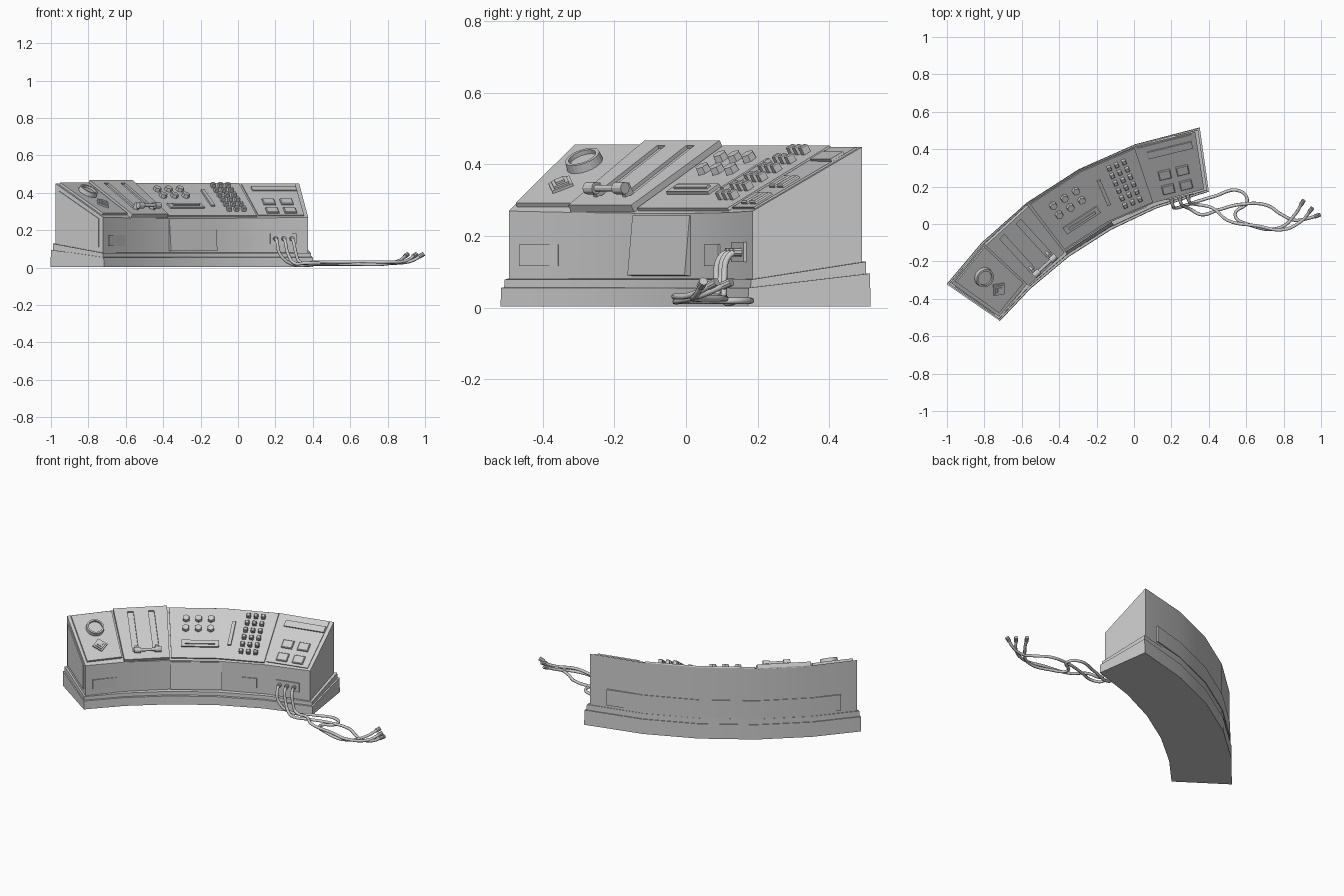
import bpy, bmesh, math
from mathutils import Matrix, Vector

if "Cube" in bpy.data.objects:
    bpy.data.objects.remove(bpy.data.objects["Cube"])

CX, CY = 0.631, -1.448                               # centre of the curved plan
EDGES = [98.9, 108.5, 118.0, 127.6, 137.0, 144.85]   # module borders, right to left
R0, R1, Z0, Z1 = 1.655, 1.964, 0.27, 0.449           # front and back of the desk slope
SLOPE = math.atan2(Z1 - Z0, R1 - R0)
RM, ZM = (R0 + R1) / 2, (Z0 + Z1) / 2


def bulge(a):
    """0 at both ends of the desk, 1 in the middle."""
    return 1 - ((a - 121.8) / 23.6) ** 2


def finish(name, bm, matrix=None):
    if matrix:
        bm.transform(matrix)
    bmesh.ops.recalc_face_normals(bm, faces=bm.faces)
    me = bpy.data.meshes.new(name)
    bm.to_mesh(me)
    bm.free()
    ob = bpy.data.objects.new(name, me)
    bpy.context.collection.objects.link(ob)
    return ob


def smooth(ob):
    bpy.ops.object.select_all(action='DESELECT')
    ob.select_set(True)
    bpy.context.view_layer.objects.active = ob
    bpy.ops.object.shade_smooth_by_angle(angle=math.radians(20))
    return ob


def sweep(name, profile, angles):
    """Sweep an (r, z[, mid dr, mid dz]) profile around the plan centre."""
    bm = bmesh.new()
    rings = []
    for a in angles:
        ca, sa, t = math.cos(math.radians(a)), math.sin(math.radians(a)), bulge(a)
        ring = []
        for r, z, *d in profile:
            dr, dz = d or (0, 0)
            r += dr * t
            ring.append(bm.verts.new((CX + r * ca, CY + r * sa, z + dz * t)))
        rings.append(ring)
    n = len(profile)
    for A, B in zip(rings, rings[1:]):
        for i in range(n):
            bm.faces.new((A[i], A[(i + 1) % n], B[(i + 1) % n], B[i]))
    bm.faces.new(rings[0])
    bm.faces.new(rings[-1])
    return smooth(finish(name, bm))


def slope_plate(name, v0, v1, h, angles):
    c, s = math.cos(SLOPE), math.sin(SLOPE)
    pts = [(v0, -0.005), (v1, -0.005), (v1, h), (v0, h)]
    return sweep(name, [(RM + v * c - k * s, ZM + v * s + k * c) for v, k in pts], angles)


def frame(i, front=False):
    """Local axes of module i: x right, y up the surface, z outwards."""
    mid = (EDGES[i] + EDGES[i + 1]) / 2
    a = math.radians(mid)
    k = math.cos(math.radians((EDGES[i + 1] - EDGES[i]) / 2))
    rad = Vector((math.cos(a), math.sin(a), 0))
    s = math.pi / 2 if front else SLOPE
    u = Vector((math.sin(a), -math.cos(a), 0))
    v = rad * math.cos(s) + Vector((0, 0, math.sin(s)))
    m = Matrix((u, v, u.cross(v))).transposed().to_4x4()
    o = Vector((CX, CY, 0)) + rad * ((R0 - 0.012 * bulge(mid) if front else RM) * k)
    o.z = 0 if front else ZM
    m.translation = o
    return m


def box(name, m, u, v, w, d, z0, z1, turn=0, bevel=0):
    bm = bmesh.new()
    bmesh.ops.create_cube(bm, size=1)
    bm.transform(Matrix.Diagonal((w, d, z1 - z0, 1)))
    if bevel:
        top = [e for e in bm.edges if all(p.co.z > 0 for p in e.verts)]
        bmesh.ops.bevel(bm, geom=top, offset=bevel, segments=1, affect='EDGES')
    return finish(name, bm, m @ Matrix.Translation((u, v, (z0 + z1) / 2))
                  @ Matrix.Rotation(math.radians(turn), 4, 'Z'))


def cyl(name, m, r, h, sides, r2=None):
    bm = bmesh.new()
    bmesh.ops.create_cone(bm, cap_ends=True, segments=sides, radius1=r,
                          radius2=r if r2 is None else r2, depth=h)
    return finish(name, bm, m)


def at(m, u, v, z):
    return m @ Matrix.Translation((u, v, z))


# stepped plinth (its front is flatter than the back) and cabinet
inner = EDGES[1:-1]
sweep("plinth", [(1.637, 0.003, -0.033, 0), (1.984, 0.003, -0.012, 0),
                 (1.982, 0.095, -0.012, 0), (1.639, 0.055, -0.033, 0)], [98.1] + inner + [145.4])
sweep("plinth_step", [(1.645, 0.02, -0.028, 0), (1.976, 0.02, -0.01, 0),
                      (1.972, 0.128, -0.008, 0), (1.648, 0.078, -0.028, 0)],
      [98.4] + inner + [145.2])
sweep("cabinet", [(R0, 0.05, -0.012, 0), (R1, 0.05), (R1, Z1), (R0, Z0, -0.012, -0.007)], EDGES)
sweep("back_panel", [(1.955, 0.145), (1.968, 0.145), (1.968, 0.245), (1.955, 0.245)],
      [102] + inner + [142])
sweep("end_panel", [(1.68, 0.11), (1.94, 0.15), (1.94, 0.41), (1.68, 0.262)], [144.7, 145.02])

# sloping control plates
slope_plate("right_plate", -0.168, 0.168, 0.006, [99.6, 108.3])
slope_plate("centre_plate", -0.178, 0.172, 0.009, [108.7, 118, 127.4])
lever_plate = slope_plate("lever_plate", -0.186, 0.176, 0.023, [127.75, 136.9])
slope_plate("left_plate", -0.158, 0.168, 0.014, [137.2, 144.3])

# left module: dial with rim, nested diamond switch
m = frame(4)
rim = cyl("dial_rim", at(m, 0, 0.058, 0.024), 0.053, 0.028, 24, 0.05)
well = cyl("dial_cutter", at(m, 0, 0.058, 0.04), 0.04, 0.03, 24)
box("switch_base", m, 0, -0.062, 0.062, 0.062, 0.01, 0.022, 45)
box("switch_ring", m, 0, -0.062, 0.045, 0.045, 0.02, 0.028, 45)
box("switch_cap", m, 0, -0.062, 0.026, 0.026, 0.02, 0.034, 45)

# lever module: two slots, arms and a shared handle
m = frame(3)
slots = [box("slot_cutter", m, s * 0.06, 0.008, 0.034, 0.28, 0.012, 0.05) for s in (-1, 1)]
for target, cutters in ((rim, [well]), (lever_plate, slots)):
    for c in cutters:
        mod = target.modifiers.new("cut", 'BOOLEAN')
        mod.operation, mod.object, mod.solver = 'DIFFERENCE', c, 'EXACT'
        c.hide_render = True
        c.display_type = 'WIRE'
side = Matrix.Rotation(math.pi / 2, 4, 'Y')
cyl("lever_handle", at(m, 0.005, -0.145, 0.054) @ side, 0.009, 0.14, 12)
for s in (-1, 1):
    box("lever_arm", m, s * 0.06, -0.125, 0.014, 0.03, 0.01, 0.052)
    cyl("lever_grip", at(m, 0.005 + s * 0.06, -0.145, 0.054) @ side, 0.017, 0.038, 12)

# centre module: six knobs, card slot, slider strip and button grid
m = frame(2)
for i in range(3):
    for v in (0.092, 0.025):
        cyl("knob", at(m, -0.056 + i * 0.072, v, 0.017), 0.022, 0.024, 6, 0.02)
box("card_slot_frame", m, 0.03, -0.08, 0.215, 0.045, 0.005, 0.018)
box("card_slot_bar", m, 0.03, -0.08, 0.17, 0.014, 0.01, 0.025)
m = frame(1)
box("slider_strip", m, -0.09, 0.0, 0.02, 0.165, 0.005, 0.02)
for i in range(3):
    for j in range(6):
        box("button", m, 0.03 + (i - 1) * 0.043, (j - 2.5) * 0.05 + 0.004, 0.022, 0.022,
            0.005, 0.033, 0, 0.003)

# right module: display and four keys
m = frame(0)
box("display", m, 0.01, 0.11, 0.245, 0.042, 0, 0.013)
for u in (-0.048, 0.05):
    for v in (-0.03, -0.122):
        box("key", m, u, v, 0.066, 0.055, 0, 0.015, 0, 0.004)

# front hatch leaning out at the foot, and the small front plates
tilt = frame(2, True) @ Matrix.Translation((0.012, 0.173, 0.006)) @ Matrix.Rotation(-0.1, 4, 'X')
box("front_hatch", tilt, 0, 0, 0.295, 0.168, -0.02, 0.008)
box("left_vent", frame(4, True), 0, 0.146, 0.14, 0.06, -0.01, 0.004)
box("centre_vent", frame(1, True), 0.04, 0.146, 0.1, 0.06, -0.01, 0.004)
m = frame(0, True)
box("socket_plate", m, 0, 0.155, 0.145, 0.056, -0.01, 0.006)

# three tangled cables lying on the floor
paths = [
    (-0.045, [(0.29, 0.105), (0.42, 0.145), (0.57, 0.175), (0.605, 0.12), (0.54, 0.05),
              (0.62, -0.005), (0.78, -0.02), (0.86, 0.05), (0.9, 0.115)]),
    (0.0, [(0.30, 0.08), (0.36, 0.05), (0.45, 0.075), (0.57, 0.105), (0.71, 0.10),
           (0.79, 0.05), (0.86, 0.02), (0.93, 0.03), (0.98, 0.045)]),
    (0.045, [(0.33, 0.105), (0.42, 0.085), (0.50, 0.02), (0.66, -0.01), (0.80, -0.03),
             (0.90, 0.02), (0.945, 0.075)]),
]
for k, (u, pts) in enumerate(paths):
    cyl("cable_plug", at(m, u, 0.155, 0.014), 0.012, 0.03, 10)
    ground = 0.019 + 0.006 * k
    co = [m @ Vector((u, 0.155, 0.01)), m @ Vector((u, 0.145, 0.04)),
          m @ Vector((u + 0.012, 0.075, 0.058))]
    co += [Vector((x, y, ground)) for x, y in pts[:-2]]
    co += [Vector((*pts[-2], 0.037)), Vector((*pts[-1], 0.066))]
    cu = bpy.data.curves.new("cable", 'CURVE')
    cu.dimensions, cu.bevel_depth, cu.bevel_resolution, cu.resolution_u = '3D', 0.0088, 2, 6
    cu.use_fill_caps = True
    sp = cu.splines.new('BEZIER')
    sp.bezier_points.add(len(co) - 1)
    for p, c in zip(sp.bezier_points, co):
        p.co = c
        p.handle_left_type = p.handle_right_type = 'AUTO'
    bpy.context.collection.objects.link(bpy.data.objects.new("cable", cu))
    d = (co[-1] - co[-2]).normalized()
    cyl("cable_tip", Matrix.Translation(co[-1]) @ d.to_track_quat('Z', 'Y').to_matrix().to_4x4(),
        0.012, 0.03, 10)
